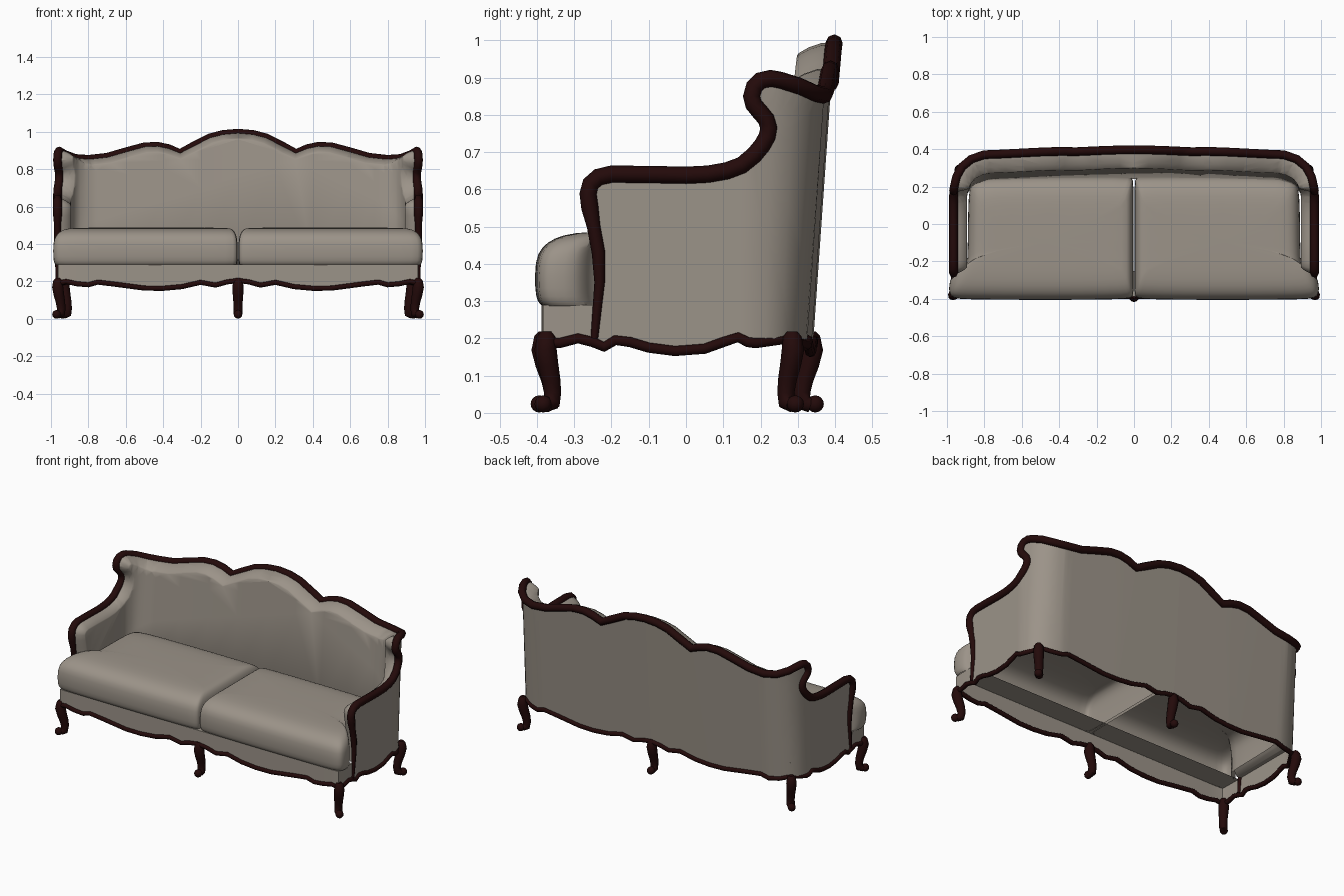
import bpy, bmesh, math
from mathutils import Vector

cube = bpy.data.objects.get("Cube")
if cube:
    bpy.data.objects.remove(cube, do_unlink=True)


def material(name, rgb):
    m = bpy.data.materials.new(name)
    m.use_nodes = True
    m.diffuse_color = (*rgb, 1)
    bsdf = m.node_tree.nodes["Principled BSDF"]
    bsdf.inputs["Base Color"].default_value = (*rgb, 1)
    bsdf.inputs["Roughness"].default_value = 0.7
    return m


FABRIC = material("taupe fabric", (0.33, 0.292, 0.248))
WOOD = material("dark mahogany", (0.017, 0.003, 0.003))


def smooth(ob, angle):
    bpy.ops.object.select_all(action='DESELECT')
    ob.select_set(True)
    bpy.context.view_layer.objects.active = ob
    bpy.ops.object.shade_smooth_by_angle(angle=math.radians(angle))


def mesh_object(name, bm, mat, angle=50):
    me = bpy.data.meshes.new(name)
    bm.to_mesh(me)
    bm.free()
    me.materials.append(mat)
    ob = bpy.data.objects.new(name, me)
    bpy.context.collection.objects.link(ob)
    smooth(ob, angle)
    return ob


def tube(name, points, radii, cyclic=False):
    cu = bpy.data.curves.new(name, 'CURVE')
    cu.dimensions = '3D'
    cu.bevel_depth = 1
    cu.bevel_resolution = 2
    cu.use_fill_caps = True
    sp = cu.splines.new('POLY')
    sp.points.add(len(points) - 1)
    for p, co, r in zip(sp.points, points, radii):
        p.co = (*co, 1)
        p.radius = r
    sp.use_cyclic_u = cyclic
    cu.materials.append(WOOD)
    ob = bpy.data.objects.new(name, cu)
    bpy.context.collection.objects.link(ob)
    bpy.ops.object.select_all(action='DESELECT')
    ob.select_set(True)
    bpy.context.view_layer.objects.active = ob
    bpy.ops.object.convert(target='MESH')
    smooth(bpy.context.object, 50)


# Plan of the wrap-around shell: distance from back centre, x, y, facing angle
PLAN = [(0, 0, .389, 90), (.4, .4, .385, 88), (.8, .8, .372, 78), (.875, .87, .348, 58),
        (.942, .92, .305, 43), (1.004, .95, .25, 25), (1.076, .965, .18, 6),
        (1.12, .965, .136, 0), (1.7, .965, -.444, 0)]
ARM = 1.256  # along the arm, distance = ARM - y


def shell(s, z, d=0.0):
    """Wrap the flat point (s, z) around the plan, d units inward."""
    a = abs(s)
    for k0, k1 in zip(PLAN, PLAN[1:]):
        if a <= k1[0]:
            break
    t = (a - k0[0]) / (k1[0] - k0[0])
    _, x, y, ang = [p + (q - p) * t for p, q in zip(k0, k1)]
    ang = math.radians(ang)
    lean = min(max((y - .15) / .2, 0), 1) * .07 * (z - .87)
    x -= d * math.cos(ang)
    y += lean - d * math.sin(ang)
    return Vector((math.copysign(x, s), y, z))


def mirrored(half):
    """Full left-to-right list from a half list that starts on the centre line."""
    return [(-s, z) for s, z in reversed(half[1:])] + half


# Top rim: crest, shoulder, wing, arm and front post
CREST = [(0, .993), (.08, .986), (.15, .968), (.25, .917), (.31, .886), (.37, .91),
         (.43, .923), (.5, .92), (.6, .893), (.7, .864), (.8, .853), (.875, .858),
         (.942, .877), (1.0, .893)]
WING = [(.228, .898), (.2, .892), (.183, .875), (.176, .85), (.182, .828), (.2, .808),
        (.218, .788), (.226, .765), (.222, .742), (.208, .718), (.185, .692), (.15, .665),
        (.11, .65), (.06, .641), (0, .638), (-.1, .64), (-.2, .641), (-.235, .633),
        (-.256, .615), (-.263, .588), (-.258, .55), (-.248, .5), (-.235, .43), (-.232, .35)]
half_rim = CREST + [(ARM - y, z) for y, z in WING]
post_foot = (ARM + .246, .2)
rim = mirrored(half_rim + [post_foot])
rim_r = [.01 if z < .3 else .014 if z < .4 else .018 if z < .52 else .023 for s, z in rim]
tube("top_rail", [shell(s, z) for s, z in rim], rim_r)

# Scalloped lower edge, shared by front and back, and by both sides
FRONT = [(0, .205), (.06, .197), (.12, .18), (.2, .195), (.3, .172), (.4, .163),
         (.5, .164), (.65, .184), (.75, .196), (.8, .182), (.86, .187), (.92, .2)]
SIDE = [(.2, .187), (.17, .19), (.14, .203), (.1, .19), (.05, .172), (-.03, .166),
        (-.1, .175), (-.15, .19), (-.19, .195), (-.22, .177), (-.25, .19)]
NOSE = [(-.29, .2), (-.34, .187)]
half_low = FRONT + [(ARM - y, z) for y, z in SIDE]
low = mirrored(half_low)
half_front = [Vector((x, -.388, z)) for x, z in FRONT]
half_front += [Vector((.962, -.384, .19))]
half_front += [shell(ARM - y, z) for y, z in reversed(NOSE)]
front = [Vector((-p.x, p.y, p.z)) for p in reversed(half_front[1:])] + half_front
loop = [shell(s, z) for s, z in low] + front[::-1]
tube("lower_rail", loop, [.0135] * len(loop), cyclic=True)


def padding(s, z):
    """Thickness of the padding: deep on the back, thinner on the arms."""
    t = min(max((abs(s) - .88) / .22, 0), 1)
    return (.108 - .02 * (z - .4)) * (1 - t) + .072 * t


def panel(name, outline, padded):
    """Fill a flat outline, optionally pad it, then wrap it around the plan."""
    bm = bmesh.new()
    face = bm.faces.new([bm.verts.new((s, z, 0)) for s, z in outline])
    if padded:
        for width, depth in ((.007, .35), (.012, .7), (.015, .96), (.006, 1)):
            bmesh.ops.inset_region(bm, faces=[face], thickness=width,
                                   use_boundary=True, use_even_offset=True)
            for v in face.verts:
                v.co.z = depth
    bmesh.ops.triangulate(bm, faces=bm.faces[:])
    cuts = [i * .2 for i in range(-3, 4)]
    cuts += [sg * (.75 + i * .03) for i in range(14) for sg in (-1, 1)]
    for c in cuts:
        bmesh.ops.bisect_plane(bm, geom=bm.verts[:] + bm.edges[:] + bm.faces[:],
                               plane_co=(c, 0, 0), plane_no=(1, 0, 0))
    for v in bm.verts:
        s, z, k = v.co
        v.co = shell(s, z, k * padding(s, z))
    mesh_object(name, bm, FABRIC)


panel("outer_upholstery", rim + low[::-1], False)
panel("inner_padding", (mirrored(half_rim + [(ARM + .234, .29)]))[::-1], True)

# Seat apron and the ledge under the front of the cushions
bm = bmesh.new()
apron = [shell(-(ARM + .25), .19)] + front + [shell(ARM + .25, .19)]
lower = [bm.verts.new(p) for p in apron]
upper = [bm.verts.new((p.x, p.y, .29)) for p in apron]
for i in range(len(apron) - 1):
    bm.faces.new((lower[i], lower[i + 1], upper[i + 1], upper[i]))
bm.faces.new(upper)
mesh_object("seat_apron", bm, FABRIC, 30)

# Seat cushions: one T-shaped outline stacked in rounded rings, open underneath
CUSHION = [(.002, -.37), (.008, -.394), (.035, -.402), (.25, -.406), (.6, -.406), (.9, -.404),
           (.97, -.398), (.988, -.375), (.99, -.33), (.98, -.275), (.9, -.255), (.89, -.2),
           (.888, .0), (.885, .16), (.872, .225), (.82, .25), (.5, .255), (.035, .255),
           (.008, .248), (.002, .22), (.002, .0), (.002, -.25)]
RINGS = [(.02, .287), (.008, .297), (0, .325), (0, .41), (.018, .445), (.05, .469),
         (.1, .484), (.2, .488)]
for side, name in ((1, "left_cushion"), (-1, "right_cushion")):
    bm = bmesh.new()
    rows = []
    for inset, z in RINGS:
        fy = 1 - inset / .33
        row = []
        for x, y in CUSHION:
            fx = 1 - inset * (.35 if x < .495 else .75) / .49
            row.append(bm.verts.new((side * (.495 + (x - .495) * fx), -.073 + (y + .073) * fy, z)))
        rows.append(row)
    n = len(CUSHION)
    for a, b in zip(rows, rows[1:]):
        for i in range(n):
            j = (i + 1) % n
            bm.faces.new((a[i], a[j], b[j], b[i])[::side])
    bm.faces.new(rows[-1][::side])
    ob = mesh_object(name, bm, FABRIC, 80)
    ob.modifiers.new("soften", 'SUBSURF').levels = 1

# Curved legs: outward offset, height, radius
LEG = [(0, .218, .014), (0, .205, .025), (.003, .17, .03), (-.006, .13, .028),
       (-.018, .09, .025), (-.024, .055, .023), (-.02, .028, .024), (.0, .022, .021)]
d = math.sqrt(.5)
SPOTS = {"front_centre_leg": (0, -.382, 0, -1), "back_centre_leg": (0, .335, 0, 1)}
for sg, side in ((1, "left"), (-1, "right")):
    SPOTS["front_" + side + "_leg"] = (sg * .962, -.375, sg * d, -d)
    SPOTS["back_" + side + "_leg"] = (sg * .928, .285, sg * d, d)
for name, (x, y, dx, dy) in SPOTS.items():
    tube(name, [(x + dx * o, y + dy * o, z) for o, z, r in LEG], [r for o, z, r in LEG])
    bm = bmesh.new()
    bmesh.ops.create_uvsphere(bm, u_segments=12, v_segments=8, radius=.023)
    bmesh.ops.translate(bm, verts=bm.verts[:], vec=(x + dx * .012, y + dy * .012, .024))
    mesh_object(name.replace("leg", "toe"), bm, WOOD)
